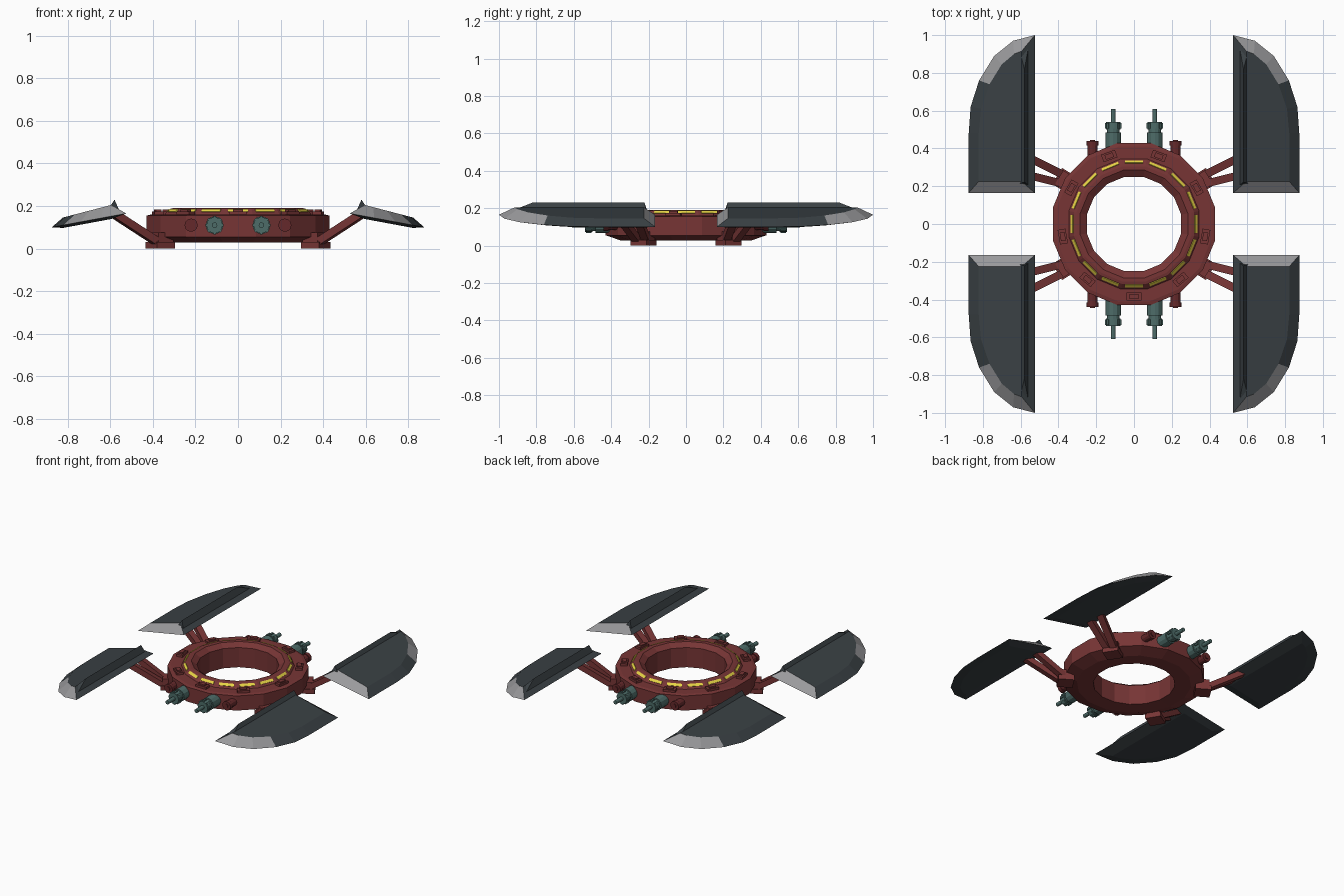
import bpy, bmesh, math
from mathutils import Matrix, Vector

if "Cube" in bpy.data.objects:
    bpy.data.objects.remove(bpy.data.objects["Cube"])


def material(name, rgb):
    m = bpy.data.materials.new(name)
    m.diffuse_color = (*rgb, 1)
    m.use_nodes = True
    m.node_tree.nodes["Principled BSDF"].inputs["Base Color"].default_value = m.diffuse_color
    return m


RED = material("red paint", (0.185, 0.036, 0.036))
DARK_RED = material("dark red paint", (0.13, 0.022, 0.024))
TEAL = material("teal metal", (0.075, 0.15, 0.14))
SLATE = material("slate panel", (0.042, 0.052, 0.058))
GREY = material("grey edge", (0.32, 0.32, 0.33))
YELLOW = material("yellow light", (0.80, 0.66, 0.06))


def finish(name, bm, *mats):
    bmesh.ops.recalc_face_normals(bm, faces=bm.faces[:])
    me = bpy.data.meshes.new(name)
    bm.to_mesh(me)
    bm.free()
    for m in mats:
        me.materials.append(m)
    ob = bpy.data.objects.new(name, me)
    bpy.context.collection.objects.link(ob)
    return ob


def add_box(bm, size, matrix):
    bmesh.ops.create_cube(bm, size=1, matrix=matrix @ Matrix.Diagonal((*size, 1)))


def polar(angle, r, z):
    """Frame with local x pointing outward at the given angle."""
    return Matrix.Rotation(math.radians(angle), 4, 'Z') @ Matrix.Translation((r, 0, z))


def add_rod(bm, x, z, r, y0, y1, sides=12):
    m = Matrix.Translation((x, (y0 + y1) / 2, z)) @ Matrix.Rotation(math.pi / 2, 4, 'X')
    bmesh.ops.create_cone(bm, cap_ends=True, segments=sides, radius1=r, radius2=r,
                          depth=abs(y1 - y0), matrix=m)


def add_beam(bm, a, b, width, height):
    a, b = Vector(a), Vector(b)
    d = (b - a).normalized()
    side = Vector((0, 0, 1)).cross(d).normalized()
    up = d.cross(side)
    m = Matrix((d, side, up)).transposed().to_4x4()
    m.translation = (a + b) / 2
    add_box(bm, ((b - a).length, width, height), m)


# Central ring: sixteen-sided lathe of a closed profile (flat radius, height)
SIDES = 16
profile = [(.25, .03), (.35, .028), (.43, .055), (.43, .155), (.41, .16), (.345, .16),
           (.338, .168), (.318, .187), (.305, .19), (.285, .19), (.25, .165)]
bm = bmesh.new()
rings = []
for i in range(SIDES):
    a = 2 * math.pi * (i + .5) / SIDES
    k = 1 / math.cos(math.pi / SIDES)
    rings.append([bm.verts.new((r * k * math.cos(a), r * k * math.sin(a), z)) for r, z in profile])
for i in range(SIDES):
    p, q = rings[i], rings[(i + 1) % SIDES]
    for j in range(len(profile)):
        n = (j + 1) % len(profile)
        bm.faces.new((p[j], q[j], q[n], p[n]))
finish("ring_hull", bm, RED)

# Yellow light plates on the sloped lip
bm = bmesh.new()
for i in range(SIDES):
    m = polar(i * 360 / SIDES, .329, .1785) @ Matrix.Rotation(math.radians(45), 4, 'Y')
    add_box(bm, (.018, .095, .006), m)
finish("ring_lights", bm, YELLOW)

# Nine clamps on the ring deck, each with a smaller cap
bm = bmesh.new()
for i in range(9):
    add_box(bm, (.042, .078, .018), polar(270 + 40 * i, .383, .166))
    add_box(bm, (.026, .045, .012), polar(270 + 40 * i, .383, .178))
finish("deck_clamps", bm, RED)

# Wing outline (x, y) and matching inset for the raised top
OUTER = [(.525, .165), (.525, 1.0), (.64, .97), (.74, .89), (.82, .76),
         (.865, .62), (.875, .48), (.875, .165)]
INSET = [(.595, .225), (.595, .915), (.635, .90), (.70, .845), (.765, .74),
         (.81, .61), (.822, .48), (.822, .225)]
GREY_EDGES = {1, 2, 3, 7}


def rim_z(x):
    return .165 - .185 * (x - .525)


for sx in (1, -1):
    for sy in (1, -1):
        tag = ("back" if sy > 0 else "front") + ("_right" if sx > 0 else "_left")

        # Wing panel with bevelled edge and thin underside
        bm = bmesh.new()
        rim = [bm.verts.new((sx * x, sy * y, rim_z(x))) for x, y in OUTER]
        top = [bm.verts.new((sx * x, sy * y, .205 - .26 * (x - .595))) for x, y in INSET]
        low = [bm.verts.new((sx * x, sy * y, rim_z(x) - .013)) for x, y in INSET]
        for i in range(len(rim)):
            n = (i + 1) % len(rim)
            f = bm.faces.new((rim[i], rim[n], top[n], top[i]))
            f.material_index = 1 if i in GREY_EDGES else 0
            bm.faces.new((rim[n], rim[i], low[i], low[n]))
        bm.faces.new(top)
        bm.faces.new(low)
        finish("wing_" + tag, bm, SLATE, GREY)

        # Ridge along the inner side of the wing
        bm = bmesh.new()
        pts = [(.558, .205, .18), (.603, .215, .195), (.58, .222, .23),
               (.558, .94, .18), (.603, .91, .195), (.58, .82, .23)]
        v = [bm.verts.new((sx * x, sy * y, z)) for x, y, z in pts]
        for idx in ((0, 1, 2), (3, 4, 5), (0, 1, 4, 3), (1, 2, 5, 4), (2, 0, 3, 5)):
            bm.faces.new([v[i] for i in idx])
        finish("wing_ridge_" + tag, bm, SLATE)

        # Bracket under the ring and the forked struts up to the wing
        bm = bmesh.new()
        ang = math.degrees(math.atan2(sy * math.sin(math.radians(32)),
                                      sx * math.cos(math.radians(32))))
        add_box(bm, (.10, .10, .03), polar(ang, .43, .015))
        add_box(bm, (.085, .085, .05), polar(ang, .425, .05))
        for y0, y1 in ((.265, .365), (.215, .265)):
            add_beam(bm, (sx * .385, sy * y0, .035), (sx * .585, sy * y1, .165), .042, .036)
        finish("wing_struts_" + tag, bm, RED)

        # Teal gun: body, neck, toothed collar and thin barrel
        bm = bmesh.new()
        gx, gz = sx * .11, .11
        for r, y0, y1 in ((.042, .40, .485), (.033, .485, .50), (.038, .50, .54), (.013, .54, .61)):
            add_rod(bm, gx, gz, r, sy * y0, sy * y1)
        for i in range(8):
            a = math.pi * i / 4
            add_box(bm, (.012, .03, .012), Matrix.Translation(
                (gx + .037 * math.cos(a), sy * .52, gz + .037 * math.sin(a)))
                @ Matrix.Rotation(-a, 4, 'Y'))
        finish("gun_" + tag, bm, TEAL)

        # Small dark red nozzle beside it
        bm = bmesh.new()
        for r, y0, y1 in ((.026, .35, .415), (.031, .415, .44), (.014, .44, .446)):
            add_rod(bm, sx * .22, .11, r, sy * y0, sy * y1)
        finish("nozzle_" + tag, bm, DARK_RED)
